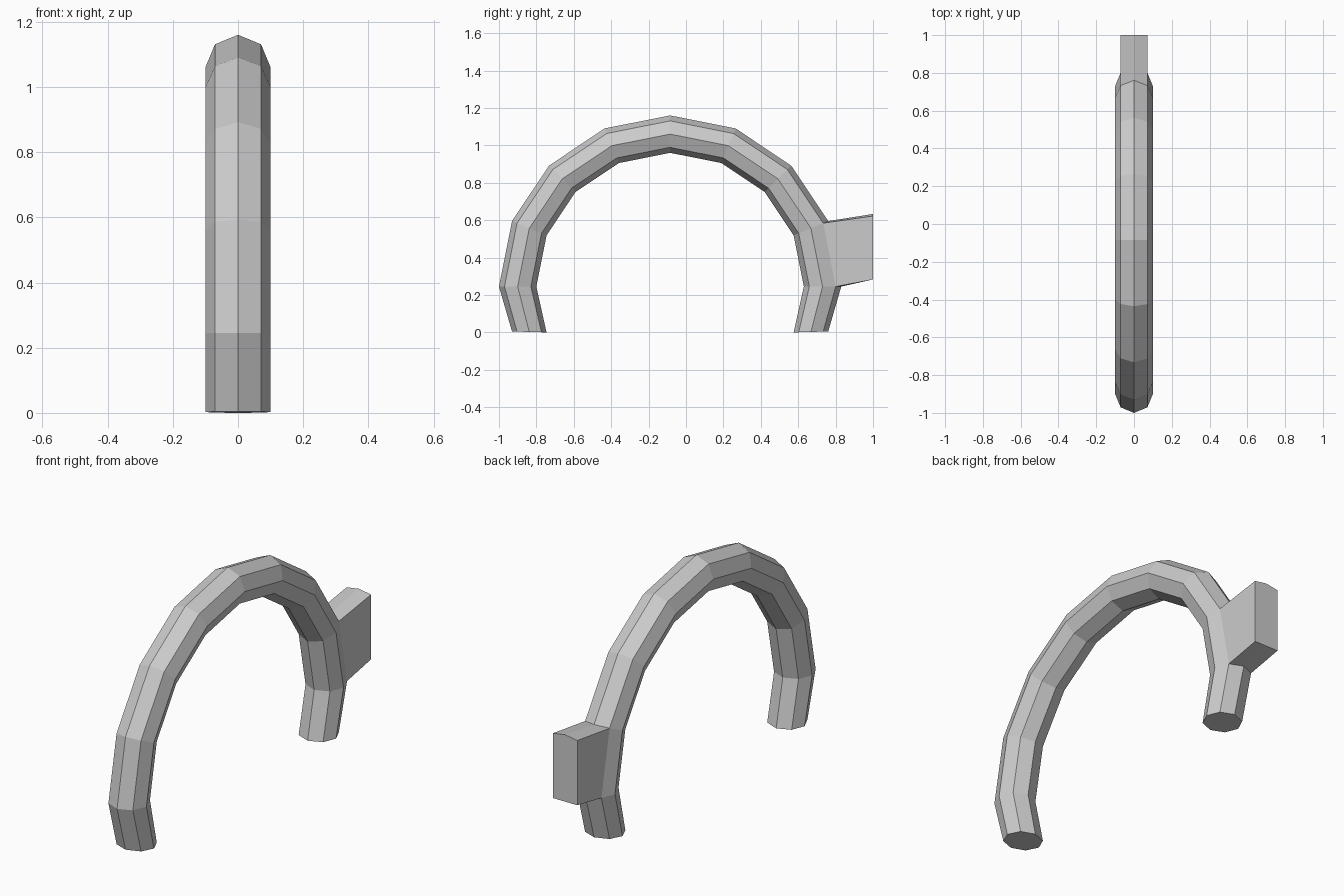
import bpy, bmesh
from math import sin, cos, pi

if "Cube" in bpy.data.objects:
    bpy.data.objects.remove(bpy.data.objects["Cube"])

R, r, CY, CZ = 0.815, 0.1, -0.085, 0.245
SIDES, STEP = 8, pi / 8

bm = bmesh.new()

# Arched tube: octagonal rings swept past a half circle, ends flattened on the ground
rings = []
for i in range(-1, 10):
    a = i * STEP
    ring = []
    for k in range(SIDES):
        t = 2 * pi * k / SIDES
        d = R + r * cos(t)
        z = CZ + d * sin(a)
        if i in (-1, 9):
            z = 0.0025 * (1 + cos(t))
        ring.append(bm.verts.new((r * sin(t), CY + d * cos(a), z)))
    rings.append(ring)

strips = []
for a, b in zip(rings, rings[1:]):
    strips.append([bm.faces.new((a[k], a[(k + 1) % SIDES], b[(k + 1) % SIDES], b[k]))
                   for k in range(SIDES)])
bm.faces.new(rings[0])
bm.faces.new(rings[-1])

# Side stub: the two outer faces of one segment pulled out to a flat end
outer = [strips[1][0], strips[1][-1]]
ext = bmesh.ops.extrude_face_region(bm, geom=outer)
for v in ext["geom"]:
    if isinstance(v, bmesh.types.BMVert):
        v.co.y = 1.0
        v.co.z += 0.038
bmesh.ops.delete(bm, geom=[f for f in outer if f.is_valid], context="FACES")
bmesh.ops.recalc_face_normals(bm, faces=bm.faces)

mesh = bpy.data.meshes.new("arched_handle")
bm.to_mesh(mesh)
bm.free()
obj = bpy.data.objects.new("arched_handle", mesh)
bpy.context.collection.objects.link(obj)
